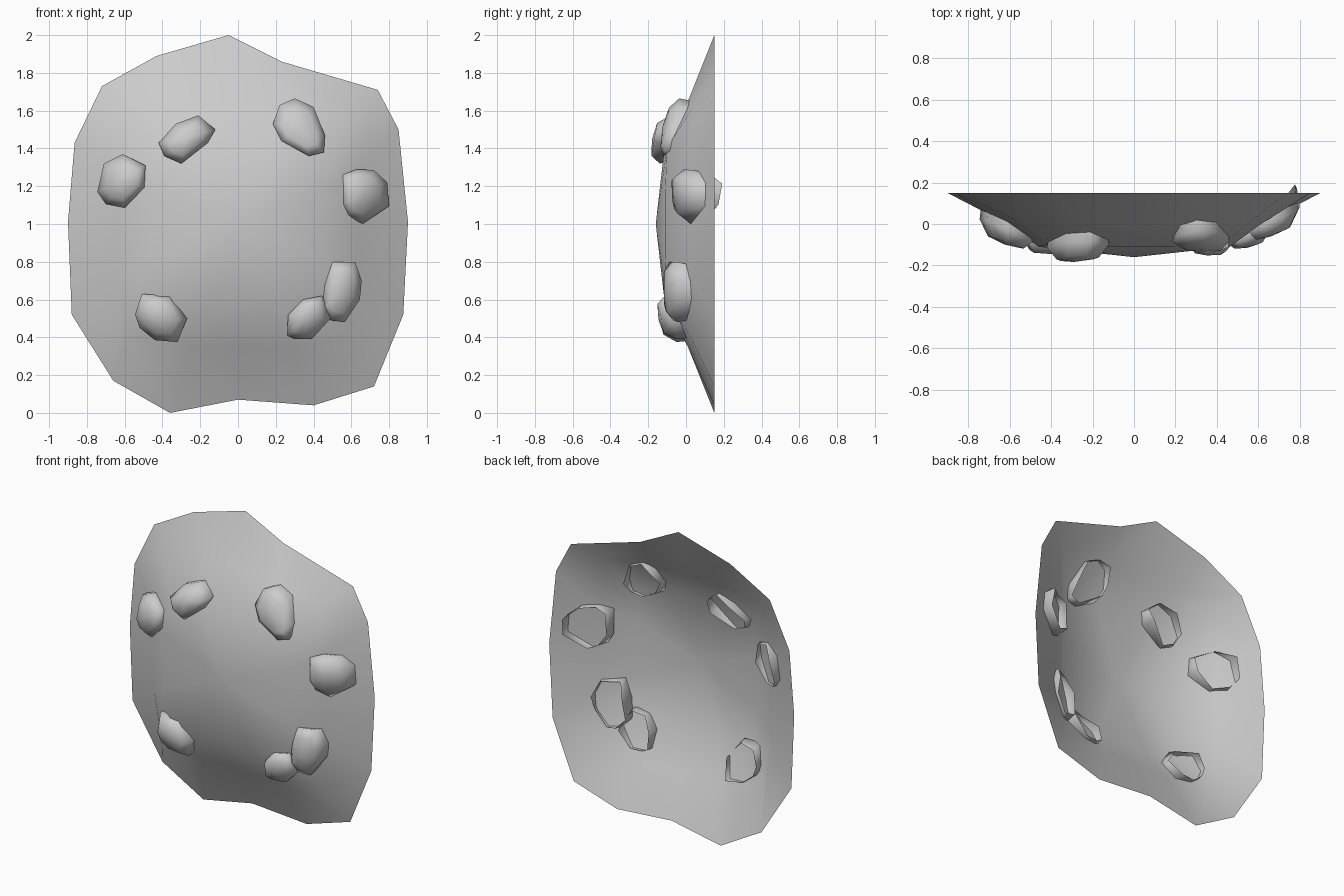
import bpy, bmesh, math

if "Cube" in bpy.data.objects:
    bpy.data.objects.remove(bpy.data.objects["Cube"])


def loft(name, rings, tip):
    """Join rings of points from back to front and close the front with a tip."""
    bm = bmesh.new()
    loops = [[bm.verts.new(p) for p in ring] for ring in rings]
    n = len(loops[0])
    for a, b in zip(loops, loops[1:]):
        for i in range(n):
            j = (i + 1) % n
            bm.faces.new((a[i], a[j], b[j], b[i]))
    t = bm.verts.new(tip)
    for i in range(n):
        bm.faces.new((loops[-1][i], loops[-1][(i + 1) % n], t))
    bm.normal_update()
    # the shallow front must face -y
    if t.normal.y > 0:
        bmesh.ops.reverse_faces(bm, faces=bm.faces)
    mesh = bpy.data.meshes.new(name)
    bm.to_mesh(mesh)
    bm.free()
    ob = bpy.data.objects.new(name, mesh)
    bpy.context.collection.objects.link(ob)
    for p in mesh.polygons:
        p.use_smooth = True
    return ob


# Open shallow shell: irregular rim, two squarish inner rings, peak at the front
rim = [(-.05, 2), (.23, 1.86), (.74, 1.71), (.85, 1.5), (.9, 1.01), (.875, .52),
       (.72, .14), (.4, .04), (0, .07), (-.36, 0), (-.66, .17), (-.88, .52),
       (-.9, 1.01), (-.865, 1.43), (-.72, 1.73), (-.43, 1.89)]


def square_ring(half_x, half_z, y, corner_y):
    """16 points around a rounded square, matching the order of the rim."""
    ring = []
    for i in range(16):
        a = math.pi / 2 - i * math.pi / 8
        c, s = math.cos(a), math.sin(a)
        m = max(abs(c), abs(s))
        is_corner = i % 4 == 2
        k = .92 if is_corner else 1
        ring.append((half_x * k * c / m, corner_y if is_corner else y, 1 + half_z * k * s / m))
    return ring


loft("ground_shell",
     [[(x, .15, z) for x, z in rim],
      square_ring(.63, .65, .01, .025),
      square_ring(.46, .44, -.11, -.1)], (0, -.16, 1))


# Stones: hollow at the back with a ragged edge, leaning with the shell's slope
def stone(name, outline, base, front, slope_x, slope_z):
    cx = sum(p[0] for p in outline) / len(outline)
    cz = sum(p[1] for p in outline) / len(outline)
    rings = []
    for scale, y, lean, rag in ((.9, base + .05, 1, .025), (1, base - .03, .75, 0),
                                (.68, front + .012, .4, 0)):
        rings.append([(cx + (x - cx) * scale,
                       y + lean * ((x - cx) * slope_x + (z - cz) * slope_z)
                       + rag * math.sin(2 * i),
                       cz + (z - cz) * scale) for i, (x, z) in enumerate(outline)])
    loft(name, rings, (cx, front, cz))


stone("stone_upper_left", [(-.42, 1.43), (-.33, 1.53), (-.21, 1.575), (-.12, 1.5),
                           (-.16, 1.43), (-.3, 1.32), (-.39, 1.36)], -.08, -.18, 0, .3)
stone("stone_upper_right", [(.185, 1.53), (.22, 1.63), (.3, 1.665), (.4, 1.62),
                            (.46, 1.47), (.455, 1.38), (.375, 1.36), (.23, 1.44)],
      -.05, -.125, .1, .4)
stone("stone_left", [(-.745, 1.17), (-.71, 1.32), (-.61, 1.37), (-.49, 1.31),
                     (-.495, 1.195), (-.6, 1.085), (-.7, 1.105)], 0, -.1, -.6, .05)
stone("stone_right", [(.55, 1.1), (.555, 1.26), (.63, 1.29), (.72, 1.285),
                      (.79, 1.22), (.8, 1.095), (.66, 1), (.58, 1.04)],
      .045, -.06, .6, -.1)
stone("stone_lower_right", [(.445, .545), (.46, .68), (.5, .8), (.62, .8),
                            (.655, .7), (.645, .6), (.565, .48), (.49, .49)],
      -.03, -.115, .4, -.1)
stone("stone_bottom_right", [(.26, .41), (.265, .52), (.345, .6), (.445, .62),
                             (.49, .5), (.39, .39), (.3, .39)], -.05, -.145, .1, -.4)
stone("stone_bottom_left", [(-.545, .52), (-.51, .63), (-.36, .62), (-.27, .5),
                            (-.32, .375), (-.44, .385), (-.52, .45)], -.035, -.14, -.15, -.3)
